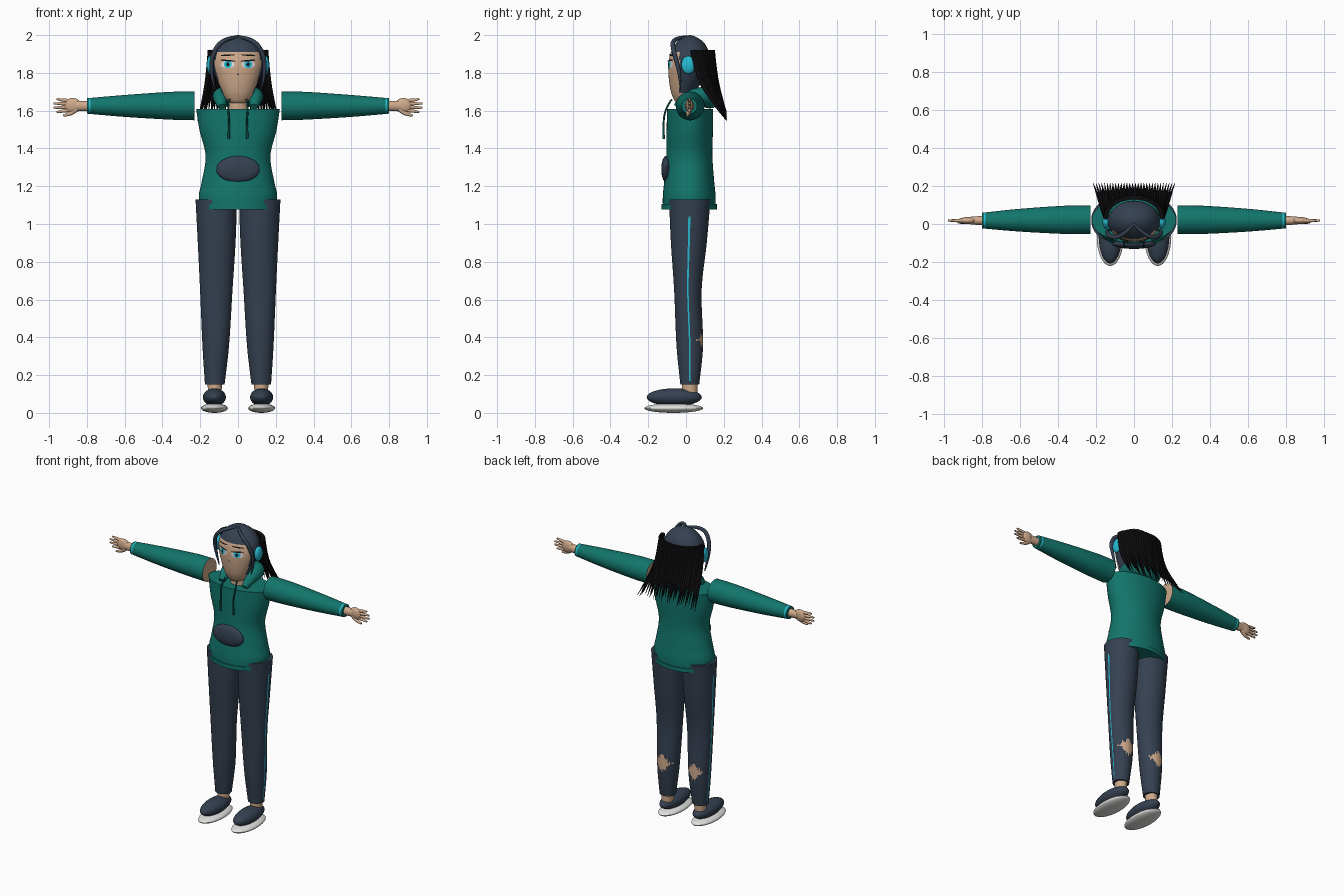
import bpy, bmesh, math, random
from mathutils import Vector

random.seed(4)
cube = bpy.data.objects.get("Cube")
if cube:
    bpy.data.objects.remove(cube, do_unlink=True)


def material(name, *rgb):
    m = bpy.data.materials.new(name)
    m.use_nodes = True
    m.diffuse_color = (*rgb, 1)
    m.node_tree.nodes["Principled BSDF"].inputs["Base Color"].default_value = (*rgb, 1)
    return m


GREEN = material("teal_cloth", 0.006, 0.18, 0.15)
SLATE = material("slate_cloth", 0.035, 0.052, 0.082)
SKIN = material("skin", 0.62, 0.40, 0.26)
CYAN = material("bright_cyan", 0.02, 0.5, 0.65)
BLACK = material("black_hair", 0.004, 0.004, 0.005)
WHITE = material("sole_white", 0.75, 0.75, 0.73)
CORD = material("dark_teal", 0.003, 0.075, 0.065)


def finish(bm, name, mats, rule=None, angle=40):
    """Turn a bmesh into a smooth shaded object, coloured by an optional rule."""
    bmesh.ops.recalc_face_normals(bm, faces=bm.faces)
    if rule:
        for f in bm.faces:
            f.material_index = rule(f.calc_center_median())
    me = bpy.data.meshes.new(name)
    bm.to_mesh(me)
    bm.free()
    for m in mats:
        me.materials.append(m)
    ob = bpy.data.objects.new(name, me)
    bpy.context.collection.objects.link(ob)
    bpy.ops.object.select_all(action='DESELECT')
    ob.select_set(True)
    bpy.context.view_layer.objects.active = ob
    bpy.ops.object.shade_smooth_by_angle(angle=math.radians(angle))
    return ob


def sample(rows, t):
    """Smooth interpolation of section rows whose first value is the position."""
    i = 0
    while i < len(rows) - 2 and t > rows[i + 1][0]:
        i += 1

    def slope(k, c):
        a, b = rows[max(k - 1, 0)], rows[min(k + 1, len(rows) - 1)]
        return (b[c] - a[c]) / (b[0] - a[0])
    a, b = rows[i], rows[i + 1]
    h = b[0] - a[0]
    u = (t - a[0]) / h
    return [a[c] * (1 + 2 * u) * (1 - u) ** 2 + b[c] * u * u * (3 - 2 * u)
            + h * (slope(i, c) * u * (1 - u) ** 2 - slope(i + 1, c) * u * u * (1 - u))
            for c in range(1, len(a))]


def loft(name, rows, mats, steps=30, segs=48, rule=None, place=lambda t, u, v: (u, v, t)):
    """Elliptical sections (position, centre u, centre v, radius u, radius v)."""
    bm = bmesh.new()
    rings = []
    for k in range(steps + 1):
        t = rows[0][0] + (rows[-1][0] - rows[0][0]) * k / steps
        cu, cv, ru, rv = sample(rows, t)
        angles = [(i - 0.5) * math.tau / segs for i in range(segs)]
        rings.append([bm.verts.new(place(t, cu + ru * math.cos(a), cv + rv * math.sin(a)))
                      for a in angles])
    for lo, hi in zip(rings, rings[1:]):
        for i in range(segs):
            j = (i + 1) % segs
            bm.faces.new((lo[i], lo[j], hi[j], hi[i]))
    bm.faces.new(rings[0])
    bm.faces.new(rings[-1])
    return finish(bm, name, mats, rule)


def ellipsoid(name, centre, radii, mat):
    bm = bmesh.new()
    bmesh.ops.create_uvsphere(bm, u_segments=32, v_segments=16, radius=1)
    bmesh.ops.scale(bm, vec=radii, verts=bm.verts)
    bmesh.ops.translate(bm, vec=centre, verts=bm.verts)
    return finish(bm, name, [mat])


def tube(name, points, radii, mat, sides=2):
    """Tapered tube along a smooth path."""
    cu = bpy.data.curves.new(name, 'CURVE')
    cu.dimensions = '3D'
    cu.bevel_depth = 1
    cu.bevel_resolution = sides
    cu.use_fill_caps = True
    cu.resolution_u = 5
    sp = cu.splines.new('NURBS')
    sp.points.add(len(points) - 1)
    sp.use_endpoint_u = True
    sp.order_u = 3
    for p, co, r in zip(sp.points, points, radii):
        p.co = (*co, 1)
        p.radius = r
    tmp = bpy.data.objects.new(name + "_path", cu)
    bpy.context.collection.objects.link(tmp)
    dg = bpy.context.evaluated_depsgraph_get()
    bm = bmesh.new()
    me = bpy.data.meshes.new_from_object(tmp.evaluated_get(dg))
    bm.from_mesh(me)
    bpy.data.objects.remove(tmp)
    bpy.data.meshes.remove(me)
    for f in bm.faces:
        f.material_index = 0
    return finish(bm, name, [mat], angle=60)


# Torso, hem, pocket and neck
loft("hoodie_body", [(1.08, 0, .017, .2, .14), (1.15, 0, .017, .208, .14),
                     (1.22, 0, .017, .193, .133), (1.36, 0, .018, .172, .122),
                     (1.5, 0, .02, .205, .123), (1.61, 0, .022, .222, .122)], [GREEN])
loft("hoodie_hem", [(1.078, 0, .017, .205, .147), (1.105, 0, .017, .208, .147)], [GREEN], steps=1)
ellipsoid("front_pocket", (0, -.105, 1.29), (.115, .026, .07), SLATE)
loft("neck", [(1.58, 0, .01, .055, .05), (1.72, 0, .01, .05, .05)], [SKIN], steps=2)
tube("hood", [(-.085, -.05, 1.62), (-.095, .01, 1.67), (-.085, .1, 1.68), (0, .135, 1.66),
              (.085, .1, 1.68), (.095, .01, 1.67), (.085, -.05, 1.62)],
     [.02, .04, .05, .055, .05, .04, .02], GREEN, 6)

# Head: skin face, slate scalp at the back and top
HEAD = [(1.64, 0, -.025, .035, .025), (1.655, 0, -.021, .058, .041), (1.7, 0, -.015, .085, .065),
        (1.78, 0, .003, .119, .095), (1.85, 0, .013, .137, .106), (1.91, 0, .02, .127, .1),
        (1.96, 0, .022, .092, .073), (1.99, 0, .02, .045, .035), (2.0, 0, .02, .005, .005)]


def scalp(c):
    return int(c.z > 1.908 or (c.y > -.035 and c.z > 1.695))


loft("head", HEAD, [SKIN, SLATE], steps=60, segs=64, rule=scalp)


def face_plate(name, x, z, rx, rz, lift, mat, tilt=0):
    """Thin oval that follows the curve of the face."""
    bm = bmesh.new()
    bmesh.ops.create_circle(bm, cap_ends=True, cap_tris=True, segments=24, radius=1)
    for v in bm.verts:
        px = x + rx * v.co.x
        pz = z + rz * v.co.y + tilt * rx * v.co.x
        _, cy, hx, hy = sample(HEAD, pz)
        v.co = Vector((px, cy - hy * math.sqrt(max(0, 1 - (px / hx) ** 2)) - lift, pz))
    return finish(bm, name, [mat])


face_plate("nose_tip", 0, 1.793, .005, .004, .004, BLACK)
face_plate("mouth", 0, 1.725, .018, .002, .003, SKIN)


def leg_colour(s):
    """Cyan outer stripe and a ragged skin hole at the back."""
    def rule(c):
        side = s * c.x - .12
        if abs(c.y - sample(LEG, c.z)[1]) < .002 and side > 0 and .17 < c.z < 1.04:
            return 1
        a = abs(math.atan2(side, c.y - .02))
        if c.y > .02 and a / .95 + abs(c.z - .385) / .06 < random.uniform(.75, 1.15):
            return 2
        return 0
    return rule


LEG = [(.15, .123, .02, .052, .05), (.35, .118, .02, .07, .07), (.65, .115, .01, .086, .073),
       (.9, .113, .015, .1, .095), (1.13, .115, .02, .11, .11)]
ARM = [(.23, .022, 1.625, .076, .076), (.35, .022, 1.626, .075, .074),
       (.6, .02, 1.625, .06, .058), (.8, .018, 1.625, .041, .041)]

for s, side in ((1, "left"), (-1, "right")):
    # Trouser leg, ankle and shoe
    loft(side + "_trouser_leg", LEG, [SLATE, CYAN, SKIN], steps=98, segs=56,
         rule=leg_colour(s), place=lambda t, u, v: (s * u, v, t))
    loft(side + "_ankle", [(.08, .123, .02, .036, .04), (.17, .123, .02, .038, .042)], [SKIN],
         steps=2, place=lambda t, u, v: (s * u, v, t))
    ellipsoid(side + "_shoe", (s * .125, -.062, .083), (.061, .146, .047), SLATE)
    ellipsoid(side + "_sole", (s * .125, -.065, .025), (.071, .156, .025), WHITE)

    # Sleeve with skin at the open shoulder and a cyan cuff line
    loft(side + "_sleeve", ARM, [GREEN, SKIN, CYAN], steps=57,
         rule=lambda c: 1 if abs(c.x) < .2301 else 2 if .78 < abs(c.x) < .789 else 0,
         place=lambda t, u, v: (s * t, u, v))

    # Hand
    loft(side + "_wrist", [(.78, .018, 1.625, .026, .027), (.86, .018, 1.625, .02, .027)],
         [SKIN], steps=2, place=lambda t, u, v: (s * t, u, v))
    ellipsoid(side + "_palm", (s * .875, .018, 1.627), (.045, .019, .04), SKIN)
    for k in range(4):
        d = (k - 1.5) / 1.5
        reach = .98 - .02 * d * d
        tube(f"{side}_finger_{k + 1}", [(s * .88, .018, 1.627 + .022 * d),
                                       (s * .93, .018, 1.627 + .03 * d),
                                       (s * reach, .018, 1.627 + .034 * d)],
             [.011, .01, .005], SKIN, 3)
    tube(side + "_thumb", [(s * .855, .016, 1.61), (s * .88, .01, 1.58), (s * .925, .008, 1.575)],
         [.014, .012, .006], SKIN, 3)

    # Eye, lash and brow
    x = s * .054
    face_plate(side + "_eye_white", x, 1.845, .036, .02, .003, WHITE)
    face_plate(side + "_iris", x, 1.845, .021, .02, .005, CYAN)
    face_plate(side + "_pupil", x, 1.845, .008, .01, .007, BLACK)
    face_plate(side + "_lash", x, 1.865, .04, .004, .006, BLACK, s * .08)
    face_plate(side + "_brow", x, 1.894, .038, .004, .005, BLACK, s * -.05)

    # Headphone cup, swept fringe lock and hood cord
    ellipsoid(side + "_ear_cup", (s * .147, .012, 1.842), (.019, .037, .048), CYAN)
    tube(side + "_fringe_lock", [(0, .0, 1.99), (s * .07, -.075, 1.985), (s * .135, -.065, 1.91),
                                 (s * .145, -.03, 1.79), (s * .12, -.03, 1.71)],
         [.008, .012, .013, .01, .003], SLATE, 3)
    tube(side + "_cord", [(s * .045, -.075, 1.66), (s * .055, -.105, 1.62),
                          (s * .045, -.122, 1.54), (s * .05, -.118, 1.45)],
         [.005, .005, .005, .007], CORD, 2)

# Curtain of tapered hair strands round the back of the head
COUNT = 30
for k in range(COUNT):
    f = 2 * k / (COUNT - 1) - 1
    a = f * math.pi / 2
    root = Vector((.148 * math.sin(a), .035 + .105 * math.cos(a), 1.92))
    tip = Vector((.215 * f, .215, 1.565 + random.uniform(-.02, .03)))
    path = []
    for u, swing in ((0, 0), (.25, .1), (.5, .28), (.78, .65), (1, 1)):
        p = root.lerp(tip, swing)
        p.z = root.z + (tip.z - root.z) * u
        path.append(p)
    tube(f"hair_strand_{k + 1}", path, [.013, .014, .012, .007, .001], BLACK)
